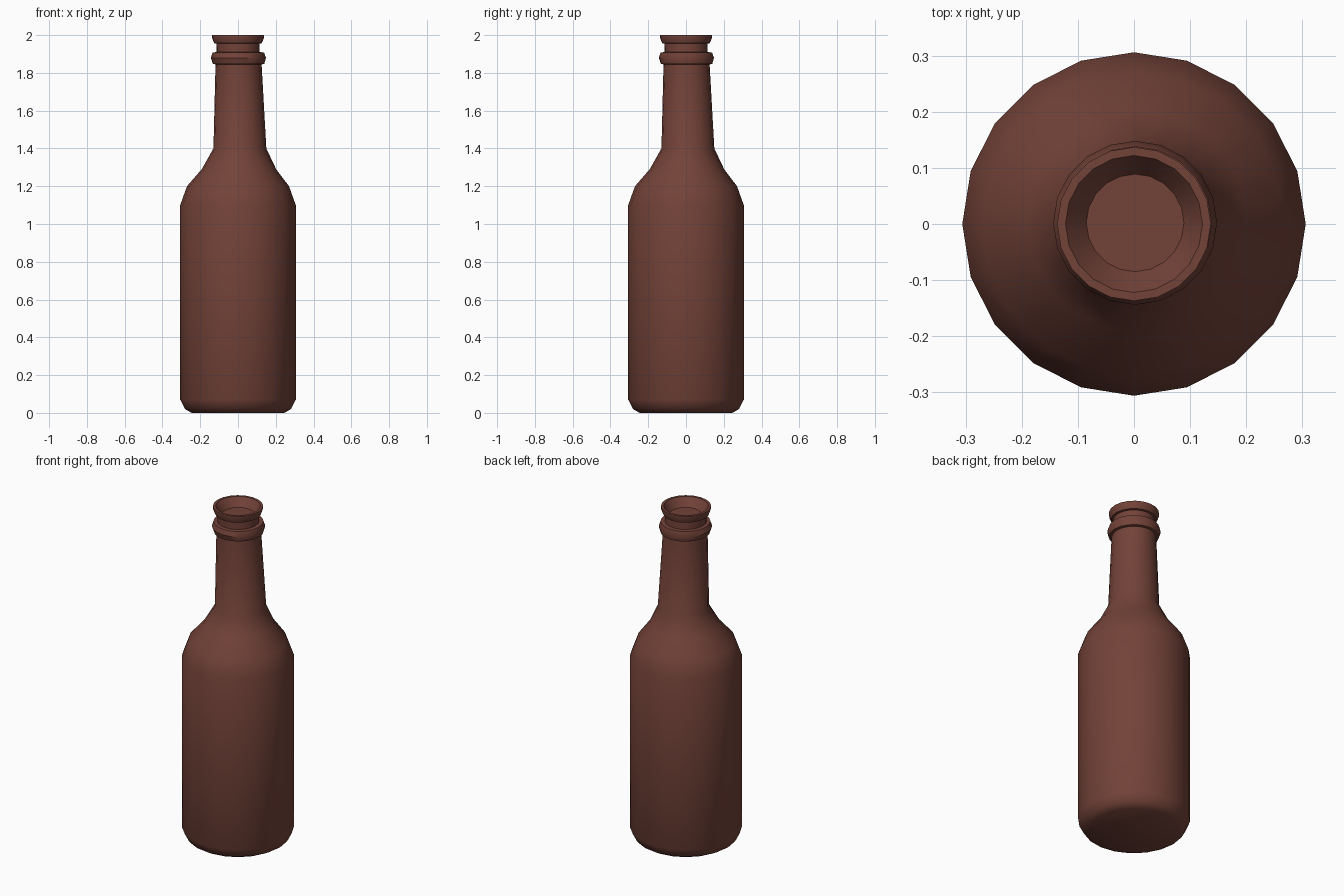
import bpy, bmesh
from math import cos, sin, tau

if "Cube" in bpy.data.objects:
    bpy.data.objects.remove(bpy.data.objects["Cube"])

SIDES = 20

# Profile from base to mouth floor: radius, height, sideways shift (x and y alike)
PROFILE = [
    # base and body
    (0.245, 0.005, 0), (0.28, 0.02, 0), (0.306, 0.07, 0), (0.306, 1.10, 0),
    # shoulder and slightly leaning neck
    (0.27, 1.20, 0), (0.197, 1.29, 0.005), (0.14, 1.40, 0.01), (0.122, 1.845, 0.003),
    # collar ring
    (0.136, 1.848, 0.003), (0.146, 1.88, 0.002), (0.136, 1.908, 0.002), (0.114, 1.91, 0.001),
    # lip and mouth
    (0.114, 1.955, 0), (0.126, 1.957, 0), (0.137, 1.985, 0), (0.137, 2.0, 0),
    (0.122, 2.0, 0), (0.087, 1.95, 0.002),
]

# Lathe the bottle
bm = bmesh.new()
rings = [[bm.verts.new((s + r * cos(tau * i / SIDES), s + r * sin(tau * i / SIDES), z))
          for i in range(SIDES)] for r, z, s in PROFILE]
for low, high in zip(rings, rings[1:]):
    for i in range(SIDES):
        j = (i + 1) % SIDES
        bm.faces.new((low[i], low[j], high[j], high[i]))
bm.faces.new(rings[0][::-1])
bm.faces.new(rings[-1])
for v in rings[0]:
    v.co.z = 0
mesh = bpy.data.meshes.new("bottle")
bm.to_mesh(mesh)
bm.free()
bottle = bpy.data.objects.new("bottle", mesh)
bpy.context.collection.objects.link(bottle)

# Brown glass
glass = bpy.data.materials.new("brown_glass")
glass.diffuse_color = (0.17, 0.055, 0.04, 1)
glass.use_nodes = True
glass.node_tree.nodes["Principled BSDF"].inputs["Base Color"].default_value = glass.diffuse_color
mesh.materials.append(glass)

# Smooth sides with crisp lip and collar edges
bpy.context.view_layer.objects.active = bottle
bottle.select_set(True)
bpy.ops.object.shade_smooth_by_angle(angle=0.65)
